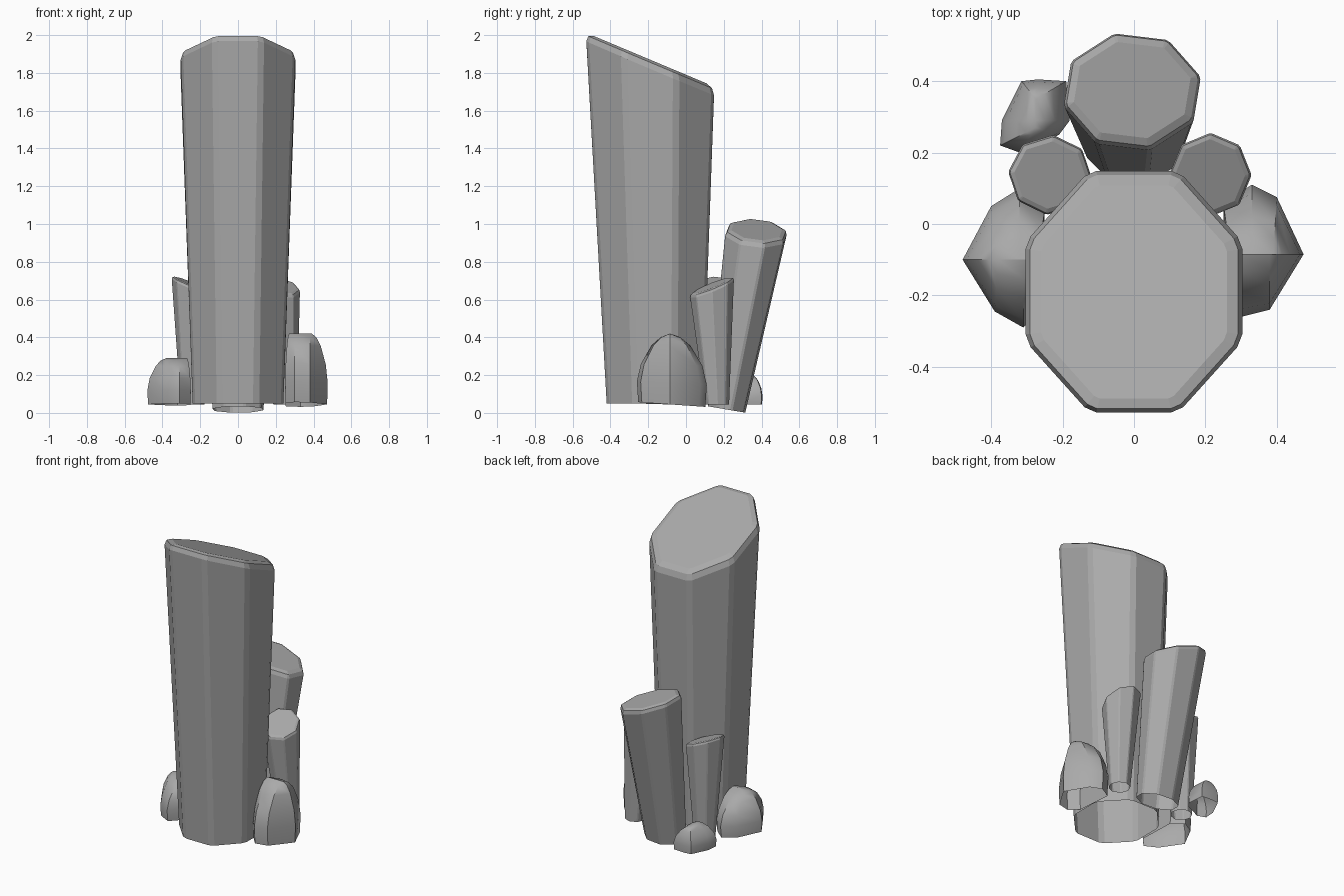
import bpy, bmesh, math
from mathutils import Vector

cube = bpy.data.objects.get("Cube")
if cube:
    bpy.data.objects.remove(cube, do_unlink=True)

stone = bpy.data.materials.new("grey_stone")
stone.use_nodes = True
GREY = (0.4, 0.4, 0.4, 1)
stone.diffuse_color = GREY
stone.node_tree.nodes["Principled BSDF"].inputs["Base Color"].default_value = GREY


def finish(bm, name):
    mesh = bpy.data.meshes.new(name)
    bm.to_mesh(mesh)
    bm.free()
    mesh.materials.append(stone)
    obj = bpy.data.objects.new(name, mesh)
    bpy.context.collection.objects.link(obj)
    return obj


def octagon(bm, centre, size, turn, slope):
    """Ring of eight vertices lying on a sloped plane."""
    ring = []
    for k in range(8):
        a = math.radians(22.5 + 45 * k)
        p = Vector((math.cos(a), math.sin(a))) / math.cos(math.pi / 8)
        t = math.radians(turn)
        x, y = p.x * math.cos(t) - p.y * math.sin(t), p.x * math.sin(t) + p.y * math.cos(t)
        x, y = x * size[0], y * size[1]
        ring.append(bm.verts.new((centre[0] + x, centre[1] + y,
                                  centre[2] + slope[0] * x + slope[1] * y)))
    return ring


def column(name, low, low_size, low_slope, top, top_size, top_slope, turn, edge, rim):
    """Flared eight-sided crystal, open underneath, with a softened slanted cap."""
    bm = bmesh.new()
    a = octagon(bm, low, low_size, turn, low_slope)
    b = octagon(bm, top, top_size, turn, top_slope)
    for i in range(8):
        j = (i + 1) % 8
        bm.faces.new((a[i], a[j], b[j], b[i]))
    bm.faces.new(b)
    uprights = [bm.edges.get((a[i], b[i])) for i in range(8)]
    bmesh.ops.bevel(bm, geom=uprights, offset=edge, segments=1, affect='EDGES')
    bm.normal_update()
    cap = max(bm.faces, key=lambda f: f.normal.z)
    bmesh.ops.bevel(bm, geom=list(cap.edges), offset=rim, segments=2,
                    profile=0.5, affect='EDGES')
    finish(bm, name)


def rock(name, outline, ridge, base, peak, tilt):
    """Open-bottomed dome rising from an outline to a short ridge."""
    bm = bmesh.new()
    p, q = Vector(ridge[0]), Vector(ridge[1])
    rings = []
    for f, h in ((0.96, 0), (1, 0.3), (0.88, 0.56), (0.56, 0.83), (0.28, 0.95), (0, 1)):
        ring = []
        for pt in map(Vector, outline):
            t = min(1, max(0, (pt - p).dot(q - p) / (q - p).length_squared))
            core = p.lerp(q, t)
            xy = core.lerp(pt, f)
            z = base + (peak - base) * h + tilt * (xy.y - p.y) * (1 - h)
            ring.append(bm.verts.new((xy.x, xy.y, z)))
        rings.append(ring)
    n = len(outline)
    for a, b in zip(rings, rings[1:]):
        for i in range(n):
            j = (i + 1) % n
            bm.faces.new((a[i], a[j], b[j], b[i]))
    bmesh.ops.remove_doubles(bm, verts=bm.verts, dist=0.001)
    bmesh.ops.recalc_face_normals(bm, faces=bm.faces)
    obj = finish(bm, name)
    bpy.ops.object.select_all(action='DESELECT')
    obj.select_set(True)
    bpy.context.view_layer.objects.active = obj
    bpy.ops.object.shade_smooth_by_angle(angle=math.radians(40))


# Crystal columns
column("main_column", (0, -0.165, 0.05), (0.24, 0.255), (0, 0),
       (0, -0.19, 1.87), (0.305, 0.34), (0, -0.42), 0, 0.02, 0.045)
column("back_column", (0, 0.215, 0.018), (0.13, 0.095), (0, -0.17),
       (-0.005, 0.375, 0.97), (0.185, 0.158), (-0.33, -0.08), -8, 0.008, 0.03)
column("left_column", (0.25, 0.165, 0.045), (0.06, 0.06), (0, 0),
       (0.213, 0.137, 0.675), (0.108, 0.11), (-0.15, 0.4), 22, 0.005, 0.018)
column("right_column", (-0.24, 0.15, 0.045), (0.06, 0.06), (0, 0),
       (-0.235, 0.137, 0.68), (0.11, 0.105), (-0.4, 0.1), 18, 0.005, 0.018)

# Rocks around the base
rock("left_rock",
     [(0.25, 0.06), (0.33, 0.11), (0.4, 0.075), (0.475, -0.085), (0.38, -0.24),
      (0.3, -0.26), (0.25, -0.2)],
     [(0.27, -0.085), (0.39, -0.085)], 0.045, 0.42, -0.07)
rock("right_rock",
     [(-0.25, -0.22), (-0.31, -0.29), (-0.39, -0.245), (-0.48, -0.1), (-0.4, 0.05),
      (-0.32, 0.1), (-0.25, 0.04)],
     [(-0.27, -0.1), (-0.38, -0.1)], 0.045, 0.29, -0.03)
rock("back_rock",
     [(-0.21, 0.25), (-0.18, 0.29), (-0.19, 0.4), (-0.27, 0.405), (-0.315, 0.4),
      (-0.37, 0.29), (-0.375, 0.22), (-0.32, 0.2)],
     [(-0.275, 0.27), (-0.275, 0.35)], 0.045, 0.2, 0)
